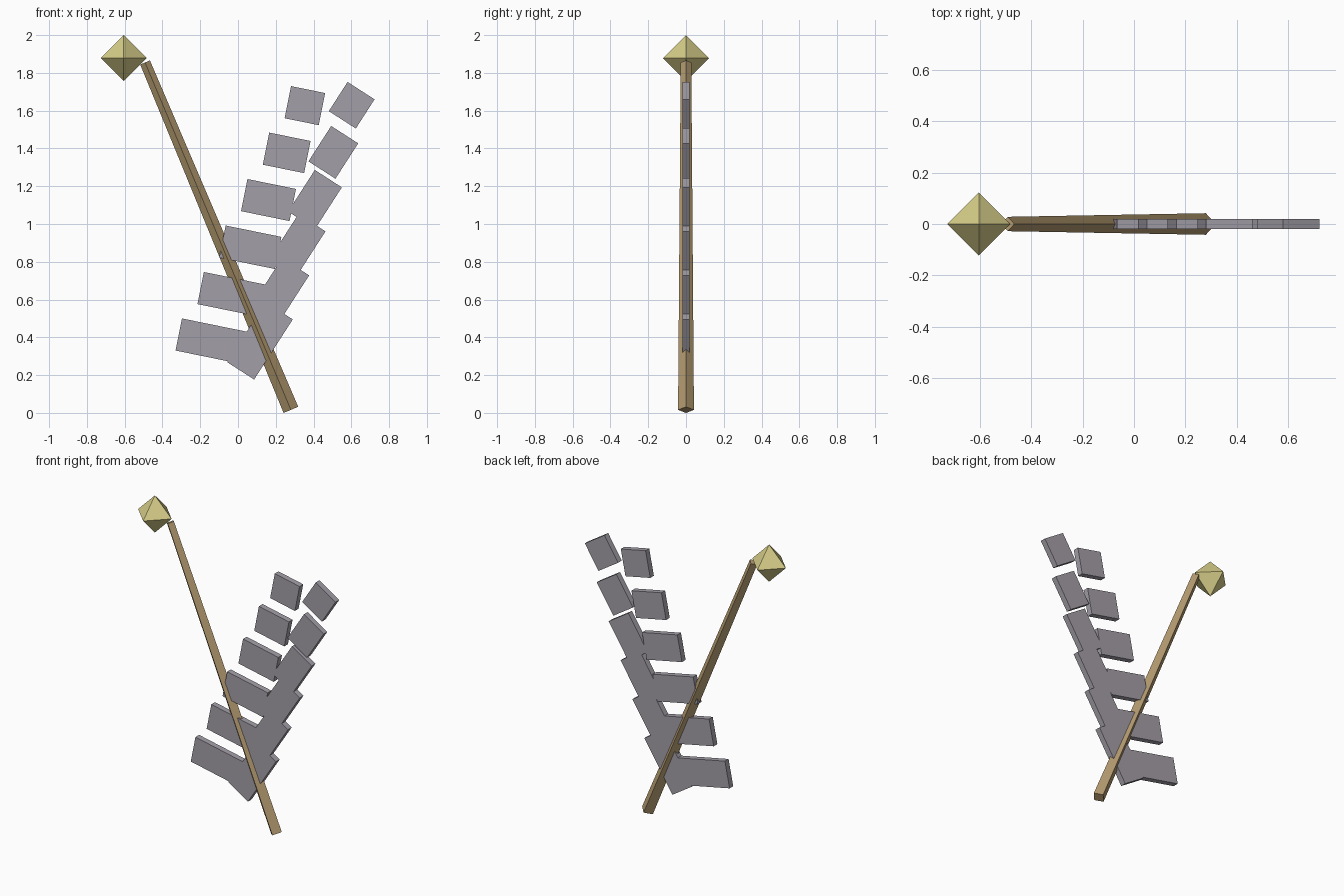
import bpy, bmesh, math
from mathutils import Vector, Matrix

if "Cube" in bpy.data.objects:
    bpy.data.objects.remove(bpy.data.objects["Cube"])


def material(name, rgb):
    # sRGB 0-255 to linear
    lin = [((c / 255 + 0.055) / 1.055) ** 2.4 for c in rgb]
    m = bpy.data.materials.new(name)
    m.diffuse_color = (*lin, 1)
    m.use_nodes = True
    m.node_tree.nodes["Principled BSDF"].inputs["Base Color"].default_value = m.diffuse_color
    return m


GREY = material("feather grey", (164, 159, 168))
WOOD = material("staff wood", (180, 155, 112))
GOLD = material("gem gold", (214, 205, 136))


def finish(name, bm, mat):
    bmesh.ops.recalc_face_normals(bm, faces=bm.faces[:])
    me = bpy.data.meshes.new(name)
    bm.to_mesh(me)
    bm.free()
    me.materials.append(mat)
    ob = bpy.data.objects.new(name, me)
    bpy.context.collection.objects.link(ob)
    return ob


def plate(name, corner, across, down, half=0.019):
    # flat slab spanned by two edges from its top-left corner
    c, a, d = (Vector((v[0], 0, v[1])) for v in (corner, across, down))
    bm = bmesh.new()
    t = Vector((0, half, 0))
    face = bm.faces.new([bm.verts.new(p - t) for p in (c, c + a, c + a + d, c + d)])
    ext = bmesh.ops.extrude_face_region(bm, geom=[face], use_keep_orig=True)
    bmesh.ops.translate(bm, vec=2 * t,
                        verts=[g for g in ext["geom"] if isinstance(g, bmesh.types.BMVert)])
    return finish(name, bm, GREY)


# Two fanned rows of feather plates, growing longer toward the bottom
for k in range(6):
    length = 0.184 + 0.039 * k
    plate(f"left_feather_{k + 1}", (0.281 - 0.1155 * k, 1.73 - 0.246 * k),
          (0.98 * length, -0.2 * length), (-0.034, -0.17))
    plate(f"right_feather_{k + 1}", (0.58 - 0.0866 * k, 1.752 - 0.233 * k),
          (0.143, -0.092), (-0.54 * length, -0.84 * length))

# Tapered four-sided staff
low, high = Vector((0.28, 0, 0.016)), Vector((-0.492, 0, 1.855))
axis = high - low
bm = bmesh.new()
bmesh.ops.create_cone(bm, cap_ends=True, segments=4, radius1=0.042,
                      radius2=0.028, depth=axis.length)
bm.transform(Matrix.Translation((low + high) / 2)
             @ Matrix.Rotation(math.atan2(axis.x, axis.z), 4, 'Y'))
finish("staff", bm, WOOD)

# Octahedral gem at the staff tip
bm = bmesh.new()
for i in range(3):
    for s in (-1, 1):
        p = Vector((-0.605, 0, 1.878))
        p[i] += s * 0.122
        bm.verts.new(p)
bmesh.ops.convex_hull(bm, input=bm.verts[:])
finish("gem", bm, GOLD)
